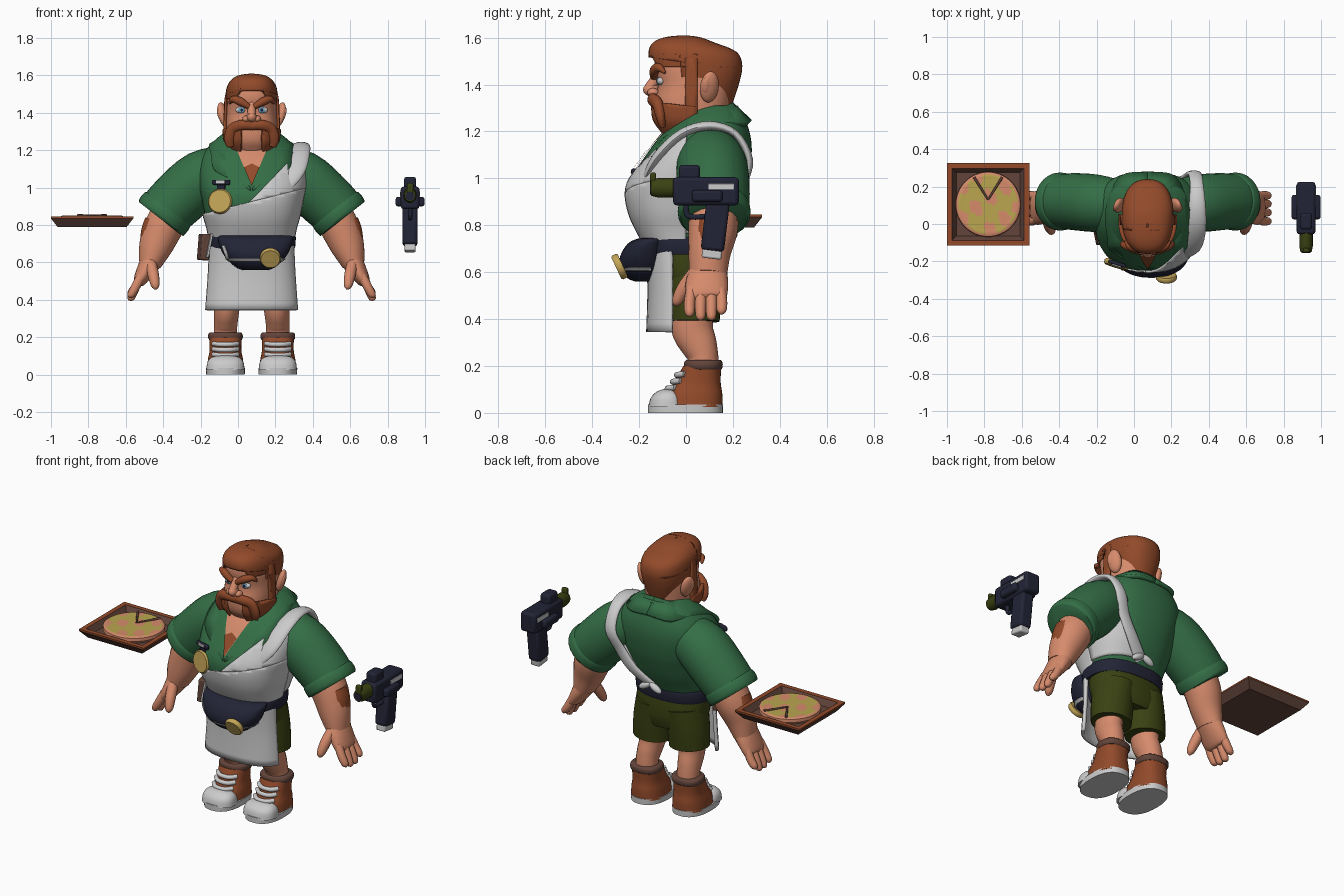
import bpy, bmesh, math
from mathutils import Vector as V, Euler

if "Cube" in bpy.data.objects:
    bpy.data.objects.remove(bpy.data.objects["Cube"])

def colour(name, r, g, b):
    m = bpy.data.materials.new(name)
    m.diffuse_color = [((c / 255 + .055) / 1.055) ** 2.4 for c in (r, g, b)] + [1]
    m.use_nodes = True
    m.node_tree.nodes["Principled BSDF"].inputs["Base Color"].default_value = m.diffuse_color
    return m

SKIN = colour("skin", 214, 139, 108)
HAIR = colour("red_brown", 146, 74, 42)
GREEN = colour("shirt_green", 52, 110, 70)
WHITE = colour("apron_white", 203, 203, 203)
OLIVE = colour("olive", 58, 65, 18)
NAVY = colour("navy", 34, 36, 54)
GOLD = colour("gold", 196, 165, 88)
DARK = colour("dark_brown", 98, 68, 58)
BLUE = colour("eye_blue", 110, 160, 190)
CHEESE = colour("cheese", 186, 166, 80)
OX = .073          # the figure stands slightly right of the origin

def finish(name, bm, mats, angle=45, rule=None, thick=0, bevel=0):
    me = bpy.data.meshes.new(name)
    mats = mats if isinstance(mats, list) else [mats]
    for m in mats:
        me.materials.append(m)
    if rule:
        for f in bm.faces:
            f.material_index = rule(f.calc_center_median())
    bm.to_mesh(me)
    bm.free()
    me.shade_smooth()
    me.set_sharp_from_angle(angle=math.radians(angle))
    ob = bpy.data.objects.new(name, me)
    ob.location.x = OX
    bpy.context.collection.objects.link(ob)
    if thick:
        md = ob.modifiers.new("thickness", 'SOLIDIFY')
        md.thickness, md.offset = thick, -1
    if bevel:
        md = ob.modifiers.new("bevel", 'BEVEL')
        md.width, md.segments = bevel, 2
    return ob

def spline(rows, n):
    out = []
    for i in range(len(rows) - 1):
        a, b, c, d = (rows[min(max(i + k, 0), len(rows) - 1)] for k in (-1, 0, 1, 2))
        for k in range(n):
            t = k / n
            out.append([.5 * (2 * q + (r - p) * t + (2 * p - 5 * q + 4 * r - s) * t * t
                        + (3 * q - p - 3 * r + s) * t ** 3) for p, q, r, s in zip(a, b, c, d)])
    return out + [list(rows[-1])]

def skin(name, rings, mat, planes=(), **kw):
    """Skin closed rings; planes (point, normal) cut away the normal side."""
    bm = bmesh.new()
    rs = [[bm.verts.new(p) for p in r] for r in rings]
    n = len(rs[0])
    for a, b in zip(rs, rs[1:]):
        for i in range(n):
            bm.faces.new((a[i], a[(i + 1) % n], b[(i + 1) % n], b[i]))
    caps = [bm.faces.new(rs[0]), bm.faces.new(rs[-1])]
    bmesh.ops.recalc_face_normals(bm, faces=bm.faces)
    if planes:
        bmesh.ops.delete(bm, geom=caps, context='FACES_ONLY')
    for co, no in planes:
        bmesh.ops.bisect_plane(bm, geom=bm.verts[:] + bm.edges[:] + bm.faces[:],
                               plane_co=co, plane_no=no, clear_outer=True)
    return finish(name, bm, mat, **kw)

def loft(name, rows, mat, off=0, x=0, p=2.4, n=4, seg=40, **kw):
    """Level rings from rows of (z, half width, front y, back y)."""
    rings = []
    for z, w, f, b in spline(rows, n):
        ring = []
        for i in range(seg):
            a = math.tau * i / seg
            c, s = math.cos(a), math.sin(a)
            ring.append((x + (w + off) * math.copysign(abs(c) ** (2 / p), c),
                         (f + b) / 2 + ((b - f) / 2 + off) * math.copysign(abs(s) ** (2 / p), s), z))
        rings.append(ring)
    return skin(name, rings, mat, **kw)

def tube(name, pts, radii, mat, s=1, ref=(0, 1, 0), n=4, seg=18, **kw):
    """Tube along a path; a radius may be (along ref, across)."""
    rad = [r if isinstance(r, tuple) else (r, r) for r in radii]
    rows = spline([(s * p[0], p[1], p[2], *r) for p, r in zip(pts, rad)], n)
    rings = []
    for i, r in enumerate(rows):
        c = V(r[:3])
        d = (V(rows[min(i + 1, len(rows) - 1)][:3]) - V(rows[max(i - 1, 0)][:3])).normalized()
        u = (V(ref) - d * d.dot(V(ref))).normalized()
        w = d.cross(u)
        rings.append([c + u * r[3] * math.cos(math.tau * k / seg) + w * r[4] * math.sin(math.tau * k / seg)
                      for k in range(seg)])
    return skin(name, rings, mat, **kw)

def ball(name, loc, size, mat, rot=(0, 0, 0)):
    bm = bmesh.new()
    bmesh.ops.create_uvsphere(bm, u_segments=24, v_segments=14, radius=1)
    for v in bm.verts:
        v.co = V(loc) + Euler(rot).to_matrix() @ (v.co * V(size))
    return finish(name, bm, mat)

def box(name, loc, size, mat, rot=(0, 0, 0), bevel=.008):
    bm = bmesh.new()
    bmesh.ops.create_cube(bm, size=1)
    for v in bm.verts:
        v.co = V(loc) + Euler(rot).to_matrix() @ (v.co * V(size))
    return finish(name, bm, mat, angle=30, bevel=bevel)

# Torso, apron and shirt opening
TORSO = [(.70, .215, -.16, .14), (.78, .23, -.205, .18), (.85, .25, -.235, .215), (.93, .265, -.25, .245),
         (1.0, .28, -.235, .265), (1.1, .285, -.17, .28), (1.18, .26, -.11, .275), (1.26, .19, -.03, .25),
         (1.31, .12, .01, .22)]
loft("shirt_body", TORSO, GREEN)
loft("apron_lower_bib", TORSO, WHITE, off=.012, thick=.012,
     planes=[((0, 0, 0), (0, 1, 0)), ((-.26, 0, .86), (-.25, 0, 1))])
loft("apron_upper_bib", TORSO, WHITE, off=.012, thick=.012,
     planes=[((0, 0, 0), (0, 1, 0)), ((0, 0, .935), (-1.04, 0, 1)), ((-.26, 0, .86), (.25, 0, -1))])
loft("apron_side", TORSO, WHITE, off=.012, thick=.012,
     planes=[((0, 0, 0), (0, -1, 0)), ((.05, 0, .76), (-1, 0, .6)), ((0, 0, .765), (0, 0, -1))])
VEE = [((0, 0, 0), (0, 1, 0)), ((0, 0, 1.01), (2.4, 0, -1)), ((0, 0, 1.01), (-2.4, 0, -1))]
loft("chest_skin", TORSO, SKIN, off=.006, planes=VEE)
loft("chest_hair", TORSO, HAIR, off=.014, planes=VEE + [((0, 0, 1.13), (.5, 0, 1)), ((0, 0, 1.13), (-.5, 0, 1))])
tube("apron_strap", [(.17, -.18, .99), (.23, -.125, 1.09), (.26, -.02, 1.19), (.265, .1, 1.225), (.262, .21, 1.19),
     (.25, .27, 1.08), (.205, .245, .97), (.13, .225, .86), (.03, .18, .765)],
     [(.03, .012), (.055, .02), (.052, .02), (.045, .02)] + [(.036, .016)] * 5, WHITE, ref=(1, 0, 0))
for s in (1, -1):
    ball("apron_knot", (.03 + s * .035, .2, .765), (.045, .02, .02), WHITE, (0, s * .5, 0))
loft("apron_skirt", [(.73, .23, -.18, .13), (.55, .24, -.165, .13), (.345, .255, -.17, .14)], WHITE, thick=.018,
     planes=[((0, -.06, 0), (0, 1, 0))])

# Turned-down collar: inner and outer edge, mirrored
inner = spline([(0, .2, 1.325), (.1, .18, 1.315), (.155, .06, 1.27), (.12, -.07, 1.2), (.07, -.15, 1.12), (.004, -.23, 1.0)], 4)
outer = spline([(0, .28, 1.25), (.15, .255, 1.24), (.225, .08, 1.235), (.215, -.08, 1.17), (.19, -.15, 1.09), (.004, -.25, .99)], 4)
for s in (1, -1):
    bm = bmesh.new()
    es = [[bm.verts.new((s * p[0], p[1], p[2])) for p in e] for e in (inner, outer)]
    for i in range(len(inner) - 1):
        bm.faces.new((es[0][i], es[0][i + 1], es[1][i + 1], es[1][i]))
    bm.normal_update()
    if sum(f.normal.z for f in bm.faces) < 0:
        bmesh.ops.reverse_faces(bm, faces=bm.faces)
    finish("collar", bm, GREEN, thick=.025)

# Head
tube("neck", [(0, .08, 1.05), (0, .07, 1.3)], [.12, .115], SKIN, n=2)
HEAD = [(1.16, .08, -.07, .15), (1.2, .105, -.1, .17), (1.25, .13, -.13, .18), (1.32, .137, -.135, .19),
        (1.4, .135, -.12, .2), (1.48, .13, -.135, .2), (1.54, .11, -.12, .17), (1.58, .05, -.05, .08)]
loft("head", HEAD, SKIN)
CROWN = [(1.31, .095, -.1, .195), (1.4, .128, -.13, .225), (1.48, .138, -.152, .24), (1.54, .132, -.16, .215),
         (1.58, .105, -.14, .12), (1.602, .065, -.09, .06), (1.61, .004, -.02, 0)]
loft("hair_top", CROWN, HAIR, thick=.02, planes=[((0, -.15, 1.515), (0, -.14, -1))])
loft("hair_back", CROWN, HAIR, thick=.02, planes=[((0, .125, 0), (0, -1, -.1))])
for s in (1, -1):
    loft("temple_hair", CROWN, HAIR, thick=.02, planes=[((s * .075, 0, 1.5), (-s, 0, -.6)), ((0, .05, 0), (0, 1, 0)),
         ((0, 0, 1.475), (0, 0, -1)), ((0, 0, 1.53), (0, 0, 1))])
    loft("sideburn", HEAD, HAIR, off=.014, planes=[((0, 0, 0), (-s, 0, 0)), ((0, .05, 0), (0, 1, 0)),
         ((0, -.005, 0), (0, -1, 0)), ((0, 0, 1.22), (0, 0, -1)), ((0, 0, 1.52), (0, 0, 1))], thick=.014)
    loft("beard", HEAD, HAIR, off=.02, thick=.02, planes=[((s * .058, 0, 0), (-s, 0, 0)), ((0, .05, 0), (0, 1, 0)),
         ((0, 0, 1.31), (0, .12, 1)), ((0, 0, 1.185), (0, 0, -1))])
    tube("moustache", [(0, -.138, 1.332), (.05, -.14, 1.335), (.1, -.12, 1.315), (.118, -.108, 1.26), (.112, -.1, 1.22)],
         [(.022, .026), (.024, .028), (.024, .03), (.02, .03), (.012, .02)], HAIR, s)
    ball("ear", (s * .152, .1, 1.39), (.024, .042, .068), SKIN, (0, s * .25, s * .4))
    ball("ear_hollow", (s * .168, .09, 1.395), (.014, .024, .042), SKIN, (0, s * .25, s * .4))
    ball("eye", (s * .056, -.106, 1.415), (.03, .017, .018), WHITE)
    ball("iris", (s * .054, -.119, 1.415), (.017, .006, .017), BLUE)
    ball("pupil", (s * .054, -.124, 1.415), (.007, .003, .008), NAVY)
    tube("eyebrow", [(.015, -.135, 1.432), (.06, -.135, 1.46), (.1, -.115, 1.472), (.118, -.09, 1.45)],
         [(.018, .014), (.02, .022), (.018, .018), (.006, .006)], HAIR, s)
    ball("nostril", (s * .03, -.14, 1.367), (.02, .025, .018), SKIN)
ball("nose", (0, -.148, 1.378), (.027, .035, .028), SKIN)
tube("nose_bridge", [(0, -.115, 1.45), (0, -.155, 1.385)], [.018, .024], SKIN, n=2)

# Arms, legs and shoes, mirrored
for s in (1, -1):
    tube("sleeve", [(.1, .1, 1.11), (.26, .11, 1.05), (.4, .12, .93), (.485, .12, .845)],
         [.12, .152, .152, .142], GREEN, s, seg=28)
    tube("sleeve_cuff", [(.44, .12, .89), (.455, .12, .872), (.48, .12, .847), (.49, .12, .835)],
         [.145, .154, .154, .143], GREEN, s, seg=28)
    tube("forearm", [(.42, .12, .88), (.475, .115, .78), (.515, .1, .68), (.545, .095, .59)],
         [.105, .105, .09, (.08, .062)], SKIN, s)
    tube("arm_hair", [(.535, .11, .83), (.555, .11, .77), (.575, .105, .7), (.578, .1, .67)],
         [(.055, .035), (.06, .036), (.045, .022), (.01, .006)], HAIR, s)
    tube("palm", [(.535, .095, .61), (.565, .09, .56), (.6, .085, .5), (.61, .085, .485)],
         [(.08, .06), (.09, .05), (.088, .035), (.06, .02)], SKIN, s)
    for y, drop in ((.015, .015), (.062, 0), (.108, 0), (.152, .025)):
        tube("finger", [(.59, y * .9 + .01, .53), (.62, y, .47), (.645, y, .41 + drop), (.649, y, .395 + drop)],
             [.024, .024, .02, .006], SKIN, s, seg=12)
    tube("thumb", [(.54, .04, .6), (.525, -.01, .53), (.515, -.038, .475), (.513, -.042, .455)],
         [.03, .03, .022, .006], SKIN, s, seg=12)
    tube("shorts_leg", [(.1, .03, .62), (.115, .035, .5), (.122, .035, .39)],
         [(.13, .115), (.118, .12), (.108, .118)], OLIVE, s, seg=28)
    tube("leg", [(.125, .035, .5), (.132, .025, .37), (.138, .055, .29), (.14, .072, .24), (.14, .075, .18)],
         [(.085, .08), (.09, .07), (.078, .065), (.066, .063), (.066, .066)], SKIN, s)
    X = s * .14
    loft("sock_cuff", [(.185, .086, -.002, .15), (.195, .092, -.008, .156), (.215, .092, -.008, .156),
         (.225, .084, 0, .148)], DARK, x=X, n=2)
    loft("boot", [(.025, .1, -.1, .155), (.08, .094, -.09, .155), (.13, .085, -.05, .148), (.2, .086, -.012, .15)],
         HAIR, x=X)
    loft("toe_cap", [(.025, .102, -.16, .0), (.065, .097, -.15, -.01), (.09, .078, -.125, -.03), (.1, .045, -.1, -.05),
         (.102, .005, -.08, -.07)], WHITE, x=X)
    loft("shoe_sole", [(0, .103, -.162, .157), (.035, .104, -.163, .158)], WHITE, x=X, n=1)
    for z, y in ((.108, -.075), (.137, -.052), (.166, -.035)):
        tube("lace", [(X - .065, y + .03, z), (X - .03, y, z - .004), (X + .03, y, z - .004), (X + .065, y + .03, z)],
             [.013] * 4, WHITE, seg=10)
loft("shorts_hips", [(.5, .16, -.08, .14), (.56, .21, -.11, .155), (.64, .222, -.13, .155), (.73, .215, -.14, .145)], OLIVE)

# Belt bag, medals and side pouch
loft("belt", [(.675, .23, -.18, .155), (.69, .234, -.185, .16), (.735, .236, -.19, .164), (.75, .23, -.185, .16)], NAVY, n=2)
BAG = [(.56, .07, -.215, -.12), (.575, .105, -.25, -.1), (.62, .155, -.283, -.08), (.67, .185, -.28, -.08),
       (.72, .2, -.25, -.08), (.74, .195, -.215, -.08), (.745, .17, -.19, -.09)]
loft("belt_bag", BAG, NAVY, x=.02)
FRONT = ((0, -.15, 0), (0, 1, 0))
loft("bag_piping", BAG, WHITE, off=.005, x=.02, thick=.005,
     planes=[FRONT, ((0, 0, .606), (0, 0, -1)), ((0, 0, .62), (0, 0, 1))])
loft("bag_piping_end", BAG, WHITE, off=.005, x=.02, thick=.005,
     planes=[FRONT, ((-.118, 0, .6), (1, 0, .3)), ((-.134, 0, .6), (-1, 0, -.3)),
             ((0, 0, .61), (0, 0, -1)), ((0, 0, .69), (0, 0, 1))])
def medal(p, n, r):
    a, n = V(p), V(n).normalized()
    tube("gold_disc", [a, a + n * .007, a + n * .023, a + n * .03], [r * .92, r, r, r * .9], GOLD,
         ref=(1, 0, 0), n=1, seg=28)
medal((.1, -.27, .63), (0, -.9, -.42), .056)
medal((-.163, -.2, .925), (-.3, -1, .1), .067)
box("medal_bar", (-.163, -.212, 1.028), (.1, .02, .028), NAVY, (0, 0, -.3))
box("medal_bar_plate", (-.166, -.222, 1.03), (.05, .01, .016), WHITE, (0, 0, -.3), .002)
box("medal_ribbon", (-.163, -.208, 1.0), (.045, .012, .04), NAVY, (0, 0, -.3), .003)
box("side_pouch", (-.255, -.06, .682), (.05, .1, .14), DARK, (0, .08, .2))
box("pouch_paper", (-.225, -.115, .69), (.012, .02, .13), WHITE, (0, .2, .2), .002)

# Pizza on a square tray
OX = 0
PX, PY = -.78, .105
def square(h, z):
    return [(PX + a * h, PY + b * h, z) for a, b in ((-1, -1), (1, -1), (1, 1), (-1, 1))]
skin("tray", [square(.185, .79), square(.22, .835), square(.22, .845), square(.192, .845), square(.17, .808)],
     [DARK, HAIR], angle=20, rule=lambda c: 1 if c.z > .838 else 0)
def topping(c):
    x, y = c.x - PX, c.y - PY
    return 0 if math.hypot(x, y) > .158 or math.sin(42 * x + 1) * math.sin(37 * y + 15 * x) > .2 else 1
rows = [(.155, .805), (.174, .825), (.172, .843), (.16, .85)] + [(r / 100, .848) for r in (14.5, 13, 11.5, 10, 8.5, 7, 5.5, 4, 2, .4)]
skin("pizza", [[(PX + r * math.cos(math.tau * i / 64), PY + r * math.sin(math.tau * i / 64), z) for i in range(64)]
     for r, z in rows], [SKIN, CHEESE], rule=topping)
for s in (1, -1):
    tube("slice_gap", [(PX, PY + .025, .85), (PX + s * .075, PY + .145, .852)], [.005, .007], DARK, n=1, seg=8)

# Hand blaster
GX = .92
box("blaster_body", (GX, .085, .945), (.1, .28, .12), NAVY, bevel=.015)
box("blaster_side_rail", (GX, .09, .925), (.155, .13, .05), NAVY, bevel=.012)
box("blaster_sight", (GX, .015, 1.02), (.065, .09, .075), NAVY, bevel=.014)
tube("blaster_barrel", [(GX, -.04, .96), (GX, -.12, .96), (GX, -.15, .96)], [(.036, .042), (.036, .042), (.03, .034)],
     OLIVE, ref=(1, 0, 0), n=1)
tube("barrel_bore", [(GX, -.14, .955), (GX, -.154, .955)], [.024, .024], NAVY, ref=(1, 0, 0), n=1)
box("barrel_hook", (GX, -.14, .99), (.035, .025, .07), OLIVE)
box("blaster_grip", (GX, .125, .8), (.08, .1, .22), NAVY, (-.12, 0, 0), .015)
box("blaster_magazine", (GX, .112, .69), (.06, .085, .065), WHITE, (-.12, 0, 0))
tube("trigger_guard", [(GX, .0, .9), (GX, .005, .845), (GX, .04, .835), (GX, .1, .84)], [.012] * 4, NAVY, ref=(1, 0, 0), seg=10)
for s in (1, -1):
    box("blaster_side_plate", (GX + s * .05, .15, .965), (.008, .11, .026), WHITE, bevel=.002)
